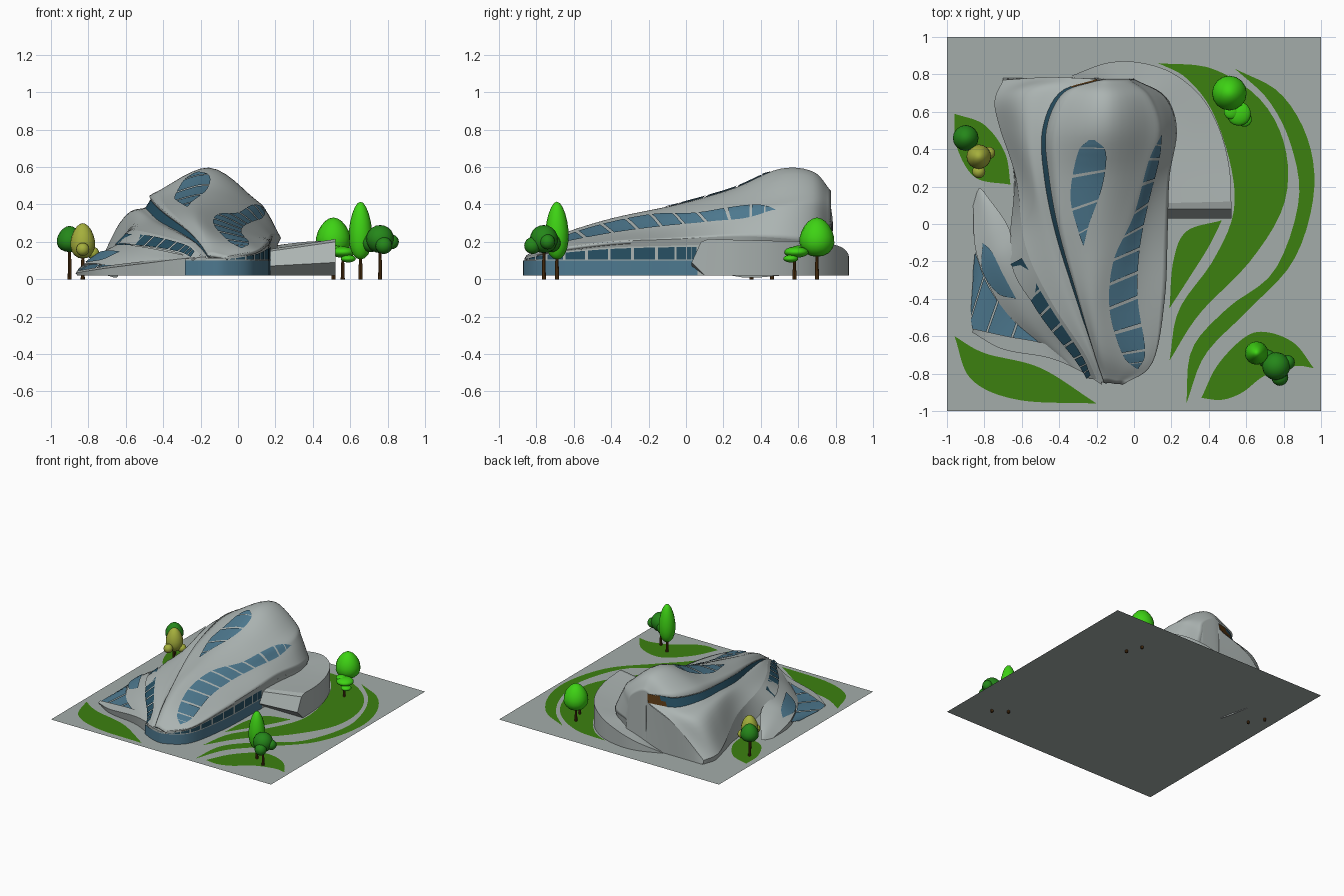
import bpy, bmesh, math
from mathutils import Vector as V
from mathutils.bvhtree import BVHTree

if "Cube" in bpy.data.objects:
    bpy.data.objects.remove(bpy.data.objects["Cube"])

def material(name, col):
    m = bpy.data.materials.new(name)
    m.diffuse_color = (*col, 1)
    m.use_nodes = True
    m.node_tree.nodes["Principled BSDF"].inputs["Base Color"].default_value = m.diffuse_color
    return m

SHELL = material("shell_grey", (.41, .455, .445))
PAVE = material("paving_grey", (.37, .415, .40))
GLASS = material("glass_blue", (.075, .19, .275))
DARK = material("dark_glass", (.02, .08, .125))
GRASS = material("grass_green", (.045, .216, .005))
BRIGHT = material("bright_leaf", (.048, .65, .007))
LEAF = material("deep_leaf", (.018, .242, .010))
OLIVE = material("olive_leaf", (.376, .429, .045))
BROWN = material("wood_brown", (.089, .035, .006))
G = .02  # paving level

def curve(pts, n):
    """Sample a spline passing through pts at n+1 steps."""
    p = [V(q) for q in pts]
    p = [2 * p[0] - p[1]] + p + [2 * p[-1] - p[-2]]
    out, k = [], len(p) - 3
    for i in range(n + 1):
        s = min(int(i * k / n), k - 1)
        t = i * k / n - s
        a, b, c, d = p[s:s + 4]
        out.append(.5 * (2 * b + (c - a) * t + (2 * a - 5 * b + 4 * c - d) * t * t
                         + (3 * b - a - 3 * c + d) * t ** 3))
    return out

def make(name, verts, faces, *mats, centre=(-.15, 0, .05), smooth=True):
    """Mesh object with welded vertices and outward normals."""
    bm = bmesh.new()
    vs = [bm.verts.new(v) for v in verts]
    for f in faces:
        bm.faces.new([vs[i] for i in f])
    bmesh.ops.remove_doubles(bm, verts=bm.verts, dist=.0002)
    bmesh.ops.recalc_face_normals(bm, faces=bm.faces)
    if sum(f.normal.dot(f.calc_center_median() - V(centre)) * f.calc_area() for f in bm.faces) < 0:
        bmesh.ops.reverse_faces(bm, faces=bm.faces)
    me = bpy.data.meshes.new(name)
    bm.to_mesh(me)
    bm.free()
    for m in mats:
        me.materials.append(m)
    for p in me.polygons:
        p.use_smooth = smooth
    ob = bpy.data.objects.new(name, me)
    bpy.context.collection.objects.link(ob)
    return ob

def grid(rows, base=0):
    w = len(rows[0])
    return [(base + i * w + j, base + i * w + j + 1, base + (i + 1) * w + j + 1, base + (i + 1) * w + j)
            for i in range(len(rows) - 1) for j in range(w - 1)]

def loft(name, rails, *mats, n=42, m=6, **kw):
    R = [curve(r, n) for r in rails]
    rows = [curve([r[i] for r in R], m * (len(R) - 1)) for i in range(n + 1)]
    return make(name, [v for r in rows for v in r], grid(rows), *mats, **kw)

def panes(name, a, b, mat, count=1, k=8, target=None, grow=1.0, z=None):
    """Glass or turf strip between two rails, split into panes, optionally laid on a target."""
    n = count * k if count > 1 else 32
    A, B = curve(a, n), curve(b, n)
    tree = BVHTree.FromPolygons([v.co for v in target.data.vertices],
                                [p.vertices for p in target.data.polygons]) if target else None
    verts, faces = [], []
    step = k if count > 1 else n
    for s in range(0, n, step):
        rows = []
        for i in range(s, s + step + (0 if count > 1 else 1)):
            row = []
            for j in range(7):
                q = A[i].lerp(B[i], j / 6)
                if tree:
                    hit = tree.ray_cast(V((q.x, q.y, 2)), V((0, 0, -1)))[0]
                    q = V((q.x, q.y, (hit.z if hit else G) + .008))
                elif z:
                    q = V((q.x, q.y, z))
                else:
                    q = V((q.x * grow, q.y * grow, q.z))
                row.append(q)
            rows.append(row)
        faces += grid(rows, len(verts))
        verts += [v for r in rows for v in r]
    return make(name, verts, faces, mat, centre=(0, 0, -1) if z else (-.15, 0, .05))

def at_z(rail, z):
    return [(p[0], p[1], z) for p in rail]

# Paving sheet
make("paving", [(-1, -1, G), (1, -1, G), (1, 1, G), (-1, 1, G)], [(0, 1, 2, 3)], PAVE,
     centre=(0, 0, -1), smooth=False)

# Upper shell rails, running nose to back
ridge = [(-.13, -.85, .13), (-.17, -.68, .235), (-.22, -.4, .325), (-.21, -.05, .4),
         (-.17, .25, .485), (-.16, .5, .59), (-.15, .68, .575), (-.14, .775, .47)]
rib_l = [(-.1, -.855, .125), (-.06, -.71, .2), (-.12, -.4, .295), (-.06, -.05, .355),
         (.04, .25, .39), (.09, .5, .425), (.05, .68, .44), (-.04, .775, .40)]
rib_r = [(-.08, -.855, .12), (.06, -.72, .175), (.02, -.4, .24), (.05, -.05, .28),
         (.11, .25, .315), (.155, .5, .36), (.1, .68, .36), (-.02, .775, .3)]
lip = [(-.06, -.86, .12), (.1, -.74, .155), (.165, -.4, .2), (.18, -.05, .215),
       (.19, .25, .23), (.23, .5, .22), (.17, .68, .2), (0, .775, .2)]
edge = [(-.16, -.85, .13), (-.22, -.67, .21), (-.3, -.4, .29), (-.4, -.05, .37),
        (-.455, .25, .42), (-.47, .5, .45), (-.38, .7, .46), (-.19, .77, .46)]
upper = loft("upper_shell", [edge, ridge, rib_l, rib_r, lip], SHELL)
panes("ribbon_window", [(.15, .48), (.08, .34), (0, .05), (-.11, -.2), (-.13, -.46), (-.06, -.7), (.02, -.78)],
      [(.15, .48), (.135, .34), (.075, .1), (.03, -.14), (.02, -.4), (.06, -.68), (.02, -.78)],
      GLASS, 12, target=upper)
panes("skylight", [(-.24, .45), (-.3, .38), (-.34, .15), (-.3, -.03), (-.27, -.12)],
      [(-.21, .45), (-.15, .38), (-.17, .2), (-.24, 0), (-.27, -.12)], GLASS, 5, k=12, target=upper)
sol = upper.modifiers.new("thickness", "SOLIDIFY")
sol.thickness = .018

# Right wall under the lip, with two glazed bands
wall = [(-.06, -.855, .115), (.09, -.735, .14), (.155, -.4, .17), (.17, -.05, .18),
        (.18, .25, .19), (.21, .5, .18), (.15, .68, .15), (-.01, .77, .15)]
loft("lip_soffit", [lip, wall], SHELL, m=2)
front_wall = [(-.28, -.8, .11), (-.17, -.85, .115)] + wall
loft("outer_wall", [front_wall, at_z(front_wall, G)], SHELL, m=2)
glazed = front_wall[:6] + [(.173, .06, .18)]
panes("lower_glazing", at_z(glazed, .1), at_z(glazed, G), GLASS, grow=1.008)
panes("upper_glazing", [(x, y, z - .008) for x, y, z in glazed[1:]], at_z(glazed[1:], .107), DARK, 15, grow=1.008)

# Lower left shell, clerestory under the upper shell, side windows
top = [(-.16, -.85, .12), (-.22, -.67, .19), (-.31, -.4, .25), (-.42, -.05, .31),
       (-.48, .25, .365), (-.49, .5, .385), (-.4, .7, .38), (-.2, .775, .39)]
mid = [(-.17, -.845, .125), (-.24, -.67, .2), (-.36, -.4, .26), (-.48, -.05, .31),
       (-.55, .25, .345), (-.6, .5, .34), (-.6, .7, .31), (-.45, .785, .28)]
low = [(-.2, -.83, .13), (-.27, -.68, .19), (-.44, -.42, .24), (-.58, -.12, .26),
       (-.63, .24, .2), (-.72, .52, .11), (-.745, .66, .07), (-.7, .77, .05)]
sill = [(-.24, -.83, .1), (-.32, -.71, .14), (-.5, -.48, .175), (-.66, -.2, .18),
        (-.64, .24, .02), (-.70, .52, .02), (-.73, .66, .02), (-.7, .77, .02)]
loft("lower_shell", [top, mid, low], SHELL)
loft("side_wall", [low, sill], SHELL, m=2)
panes("side_windows", [(-.23, -.8, .15), (-.28, -.69, .185), (-.45, -.43, .23), (-.6, -.17, .245)],
      [(-.25, -.82, .12), (-.32, -.71, .15), (-.5, -.48, .18), (-.66, -.2, .185)], DARK, 9, grow=1.01)
band = loft("clerestory", [[(x + .015, y - .005, z - .006) for x, y, z in edge], top], DARK, BROWN, m=2)
for p in band.data.polygons:
    if p.center.y > .735:
        p.material_index = 1

# Back wall closing both shells
back = [r[-1] for r in (low, mid, top, edge, ridge, rib_l, rib_r, lip)]
loft("back_wall", [back, [(x, .78, G) for x, y, z in back]], SHELL, n=42, m=3)

# Left wing with lens window, ground glazing and curved front lip
wing = loft("left_wing", [
    [(-.8, .17, .04), (-.67, -.02, .15), (-.64, -.2, .185), (-.49, -.5, .17), (-.27, -.77, .125)],
    [(-.83, .19, .03), (-.76, -.08, .12), (-.71, -.25, .145), (-.58, -.5, .125), (-.32, -.77, .11)],
    [(-.86, .1, .02), (-.85, -.12, .06), (-.79, -.3, .085), (-.66, -.5, .075), (-.4, -.72, .09)]], SHELL)
panes("wing_window", [(-.81, -.1), (-.76, -.15), (-.7, -.27), (-.63, -.4)],
      [(-.81, -.1), (-.81, -.25), (-.73, -.37), (-.63, -.4)], GLASS, target=wing)
loft("wing_skirt", [[(-.86, .1, .02), (-.85, -.12, .06), (-.79, -.3, .085)],
                    [(-.86, .1, .02), (-.85, -.12, .02), (-.79, -.3, .02)]], SHELL, m=2)
panes("ground_glazing", [(-.85, -.15, .055), (-.78, -.33, .08), (-.66, -.5, .075), (-.5, -.64, .085)],
      [(-.86, -.25, .03), (-.86, -.57, .03), (-.7, -.61, .06), (-.5, -.66, .085)], GLASS, 4, k=16)
loft("front_lip", [
    [(-.86, -.56, .045), (-.68, -.6, .075), (-.48, -.64, .1), (-.3, -.73, .13), (-.18, -.82, .135)],
    [(-.865, -.58, .035), (-.7, -.67, .06), (-.46, -.715, .09), (-.3, -.78, .11), (-.17, -.86, .12)]], SHELL)
loft("front_lip_face", [
    [(-.865, -.58, .035), (-.7, -.67, .06), (-.46, -.715, .09), (-.3, -.78, .11), (-.17, -.86, .12)],
    [(-.86, -.57, G), (-.7, -.66, G), (-.46, -.70, G), (-.3, -.77, G), (-.17, -.85, G)]], SHELL, m=2)

# Low annex at the right and rear
eave = [(.52, .12, .215), (.51, .3, .21), (.46, .5, .205), (.36, .68, .2), (.2, .81, .18),
        (.02, .865, .14), (-.15, .86, .09), (-.34, .79, .025)]
inner = [(.1, .11, .15), (.1, .3, .15), (.1, .45, .15), (.1, .55, .15), (.05, .65, .15),
         (0, .7, .13), (-.1, .73, .1), (-.2, .74, .05)]
loft("annex_roof", [inner, eave], SHELL, m=3)
loft("annex_wall", [eave, at_z([(.52, .1)] + eave[1:], G)], SHELL, m=2)
prof = [(.1, .02), (.03, .09), (.08, .2), (.12, .215)]
ends = [(.17, y, z * .72 + .006) for y, z in prof] + [(.52, y, z) for y, z in prof]
make("annex_front", ends, [(0, 1, 5, 4), (1, 2, 6, 5), (2, 3, 7, 6), (4, 5, 6, 7)], SHELL,
     centre=(.3, .3, .05), smooth=False)

# Lawns
lawns = {
    "inner_lawn": ([(.13, .86), (.28, .78), (.42, .6), (.52, .3), (.53, .05), (.42, -.2), (.24, -.46), (.19, -.73)],
                   [(.13, .86), (.42, .83), (.68, .66), (.81, .4), (.8, .1), (.62, -.2), (.35, -.48), (.19, -.73)]),
    "entry_lawn": ([(.47, .02), (.28, -.04), (.21, -.2), (.19, -.45)],
                   [(.47, .02), (.4, -.12), (.3, -.28), (.19, -.45)]),
    "outer_lawn": ([(.54, .83), (.78, .7), (.93, .45), (.96, .15), (.85, -.2), (.6, -.47), (.38, -.7), (.28, -.96)],
                   [(.54, .83), (.72, .66), (.84, .42), (.88, .12), (.75, -.25), (.5, -.45), (.31, -.67), (.28, -.96)]),
    "right_lawn": ([(.36, -.93), (.45, -.75), (.6, -.6), (.72, -.58), (.86, -.64), (.96, -.77)],
                   [(.36, -.93), (.47, -.94), (.58, -.9), (.7, -.81), (.86, -.76), (.96, -.77)]),
    "left_lawn": ([(-.96, -.6), (-.8, -.69), (-.5, -.77), (-.2, -.96)],
                  [(-.96, -.6), (-.87, -.83), (-.62, -.94), (-.2, -.96)]),
    "back_lawn": ([(-.96, .59), (-.8, .53), (-.69, .38), (-.66, .21)],
                  [(-.96, .59), (-.95, .42), (-.85, .25), (-.66, .21)])}
for name, (a, b) in lawns.items():
    panes(name, a, b, GRASS, z=G + .004)

# Trees: trunk plus ellipsoid crowns (x, y, z, radius, half height)
def tree(name, mat, x, y, h, *crowns):
    bpy.ops.mesh.primitive_cone_add(vertices=8, radius1=.011, radius2=.007, depth=h, location=(x, y, h / 2))
    bpy.context.object.name = name + "_trunk"
    bpy.context.object.data.materials.append(BROWN)
    for i, (cx, cy, cz, r, hz) in enumerate(crowns):
        bpy.ops.mesh.primitive_uv_sphere_add(segments=16, ring_count=10, location=(cx, cy, cz))
        o = bpy.context.object
        o.name, o.scale = f"{name}_crown_{i}", (r, r, hz)
        for v in o.data.vertices:  # crowns taper slightly upward
            k = 1 - .2 * v.co.z if hz > r else 1
            v.co.x *= k
            v.co.y *= k
        o.data.materials.append(mat)
        o.data.shade_smooth()

tree("large_tree", BRIGHT, .51, .7, .18, (.51, .7, .225, .092, .105))
tree("spreading_tree", BRIGHT, .56, .58, .12, (.56, .59, .145, .065, .03), (.52, .6, .16, .04, .02), (.59, .56, .11, .04, .02))
tree("tall_tree", BRIGHT, .655, -.69, .2, (.655, -.69, .26, .062, .155))
tree("round_tree", LEAF, .76, -.76, .17, (.76, -.76, .215, .075, .075), (.82, -.74, .2, .04, .04),
     (.71, -.72, .195, .05, .05), (.78, -.82, .18, .045, .045))
tree("left_tree", LEAF, -.9, .46, .17, (-.9, .46, .215, .068, .07))
tree("olive_tree", OLIVE, -.83, .35, .14, (-.83, .36, .205, .065, .095), (-.775, .38, .14, .033, .033),
     (-.83, .28, .16, .035, .035))
